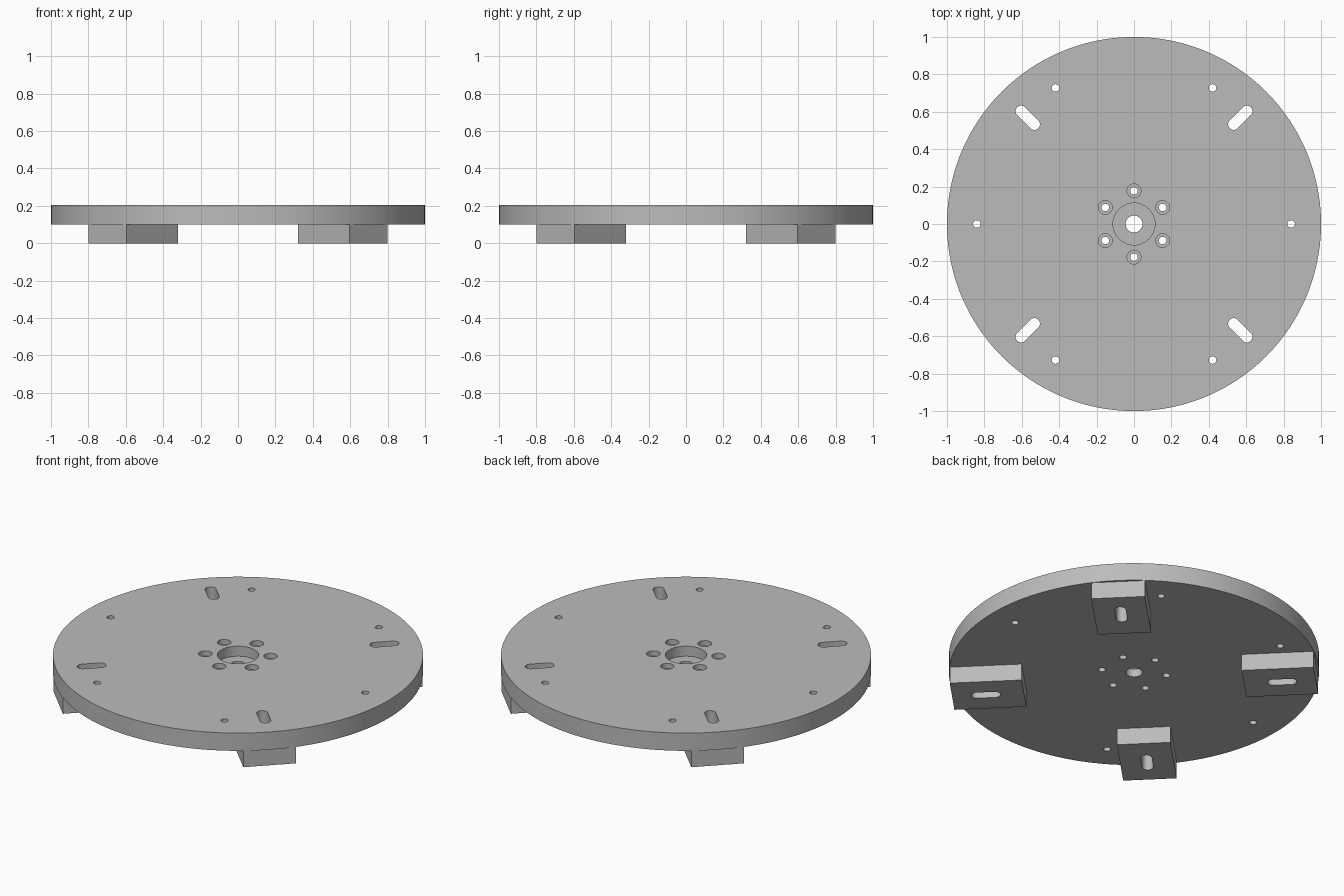
import bpy, bmesh
from math import cos, sin, pi, radians
from mathutils import Matrix

if "Cube" in bpy.data.objects:
    bpy.data.objects.remove(bpy.data.objects["Cube"], do_unlink=True)

BASE, TOP = 0.099, 0.205      # underside and top of the disc

metal = bpy.data.materials.new("plain_grey")
metal.use_nodes = True
GREY = (0.5, 0.5, 0.5, 1)
metal.diffuse_color = GREY
metal.node_tree.nodes["Principled BSDF"].inputs["Base Color"].default_value = GREY


def prism(name, outline, z0, z1, turn=0):
    """Extrude a flat outline from z0 to z1, turned about the z axis."""
    bm = bmesh.new()
    face = bm.faces.new([bm.verts.new((x, y, z0)) for x, y in outline])
    ext = bmesh.ops.extrude_face_region(bm, geom=[face])
    verts = [v for v in ext["geom"] if isinstance(v, bmesh.types.BMVert)]
    bmesh.ops.translate(bm, verts=verts, vec=(0, 0, z1 - z0))
    bmesh.ops.recalc_face_normals(bm, faces=bm.faces)
    bm.transform(Matrix.Rotation(radians(turn), 4, "Z"))
    mesh = bpy.data.meshes.new(name)
    bm.to_mesh(mesh)
    bm.free()
    mesh.materials.append(metal)
    obj = bpy.data.objects.new(name, mesh)
    bpy.context.collection.objects.link(obj)
    return obj


def circle(r, n=32, cx=0):
    return [(cx + r * cos(2 * pi * i / n), r * sin(2 * pi * i / n)) for i in range(n)]


def slot(x0, x1, r, n=12):
    """Round-ended outline running along x."""
    ends = []
    for cx, start in ((x1, -pi / 2), (x0, pi / 2)):
        ends += [(cx + r * cos(start + pi * i / n), r * sin(start + pi * i / n))
                 for i in range(n + 1)]
    return ends


def combine(target, tool, operation):
    mod = target.modifiers.new(operation, "BOOLEAN")
    mod.operation, mod.object, mod.solver = operation, tool, "EXACT"
    bpy.context.view_layer.objects.active = target
    bpy.ops.object.modifier_apply(modifier=mod.name)
    bpy.data.objects.remove(tool, do_unlink=True)


# Round plate
plate = prism("round_plate_with_feet", circle(1, 160), BASE, TOP)

# Four rectangular feet on the diagonals, fused into the plate
foot = [(0.597, -0.145), (0.987, -0.145), (0.987, 0.145), (0.597, 0.145)]
for k in range(4):
    combine(plate, prism("foot", foot, 0, BASE + 0.04, 45 + 90 * k), "UNION")

# Radial slots through plate and feet
for k in range(4):
    combine(plate, prism("slot", slot(0.754, 0.853, 0.03), -0.1, 0.3, 45 + 90 * k), "DIFFERENCE")

# Centre recess and through hole
combine(plate, prism("centre_recess", circle(0.112, 48), TOP - 0.06, 0.3), "DIFFERENCE")
combine(plate, prism("centre_hole", circle(0.045), -0.1, 0.3), "DIFFERENCE")

# Ring of counterbored bolt holes, and ring of small outer holes
for k in range(6):
    bolt = 30 + 60 * k
    combine(plate, prism("bolt_recess", circle(0.037, cx=0.177), TOP - 0.03, 0.3, bolt), "DIFFERENCE")
    combine(plate, prism("bolt_hole", circle(0.02, 24, 0.177), -0.1, 0.3, bolt), "DIFFERENCE")
    combine(plate, prism("outer_hole", circle(0.02, 24, 0.84), -0.1, 0.3, 60 * k), "DIFFERENCE")

# Smooth curved walls, crisp edges
bpy.ops.object.select_all(action="DESELECT")
plate.select_set(True)
bpy.context.view_layer.objects.active = plate
bpy.ops.object.shade_smooth_by_angle(angle=radians(30))
